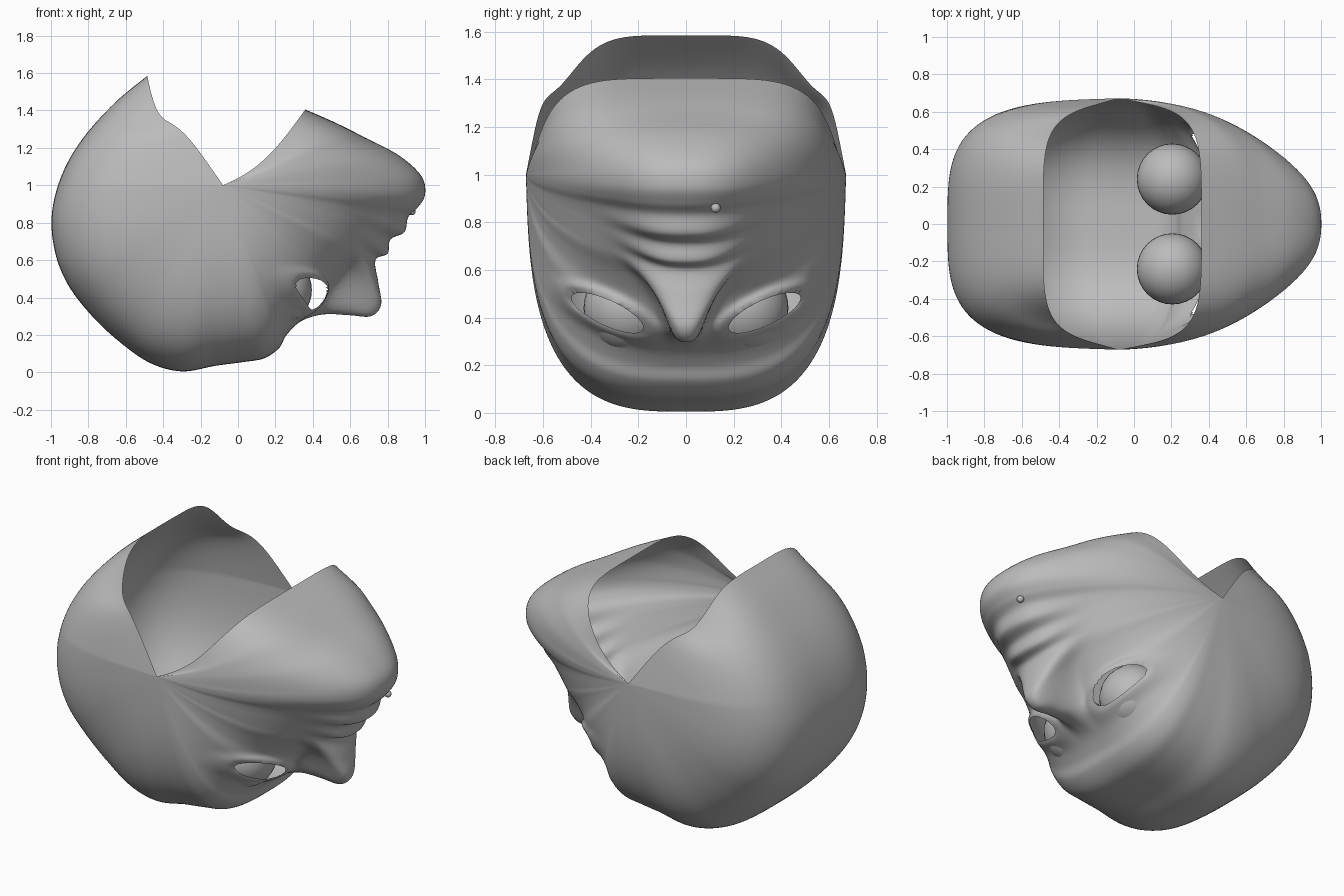
import bpy, bmesh, math
from mathutils import Vector

if "Cube" in bpy.data.objects:
    bpy.data.objects.remove(bpy.data.objects["Cube"])

grey = bpy.data.materials.new("clay grey")
grey.use_nodes = True
COLOUR = (0.5, 0.5, 0.5, 1)
grey.diffuse_color = COLOUR
grey.node_tree.nodes["Principled BSDF"].inputs["Base Color"].default_value = COLOUR

# Side profile of the upturned head: x, z, squareness of the cross-section
BASE = [(-.485, 1.585, 5), (-.66, 1.44, 4.4), (-.83, 1.25, 3.9), (-.94, 1.06, 3.6),
        (-.995, .85, 3.5), (-.98, .65, 3.5), (-.91, .47, 3.4), (-.78, .30, 3.2),
        (-.63, .16, 3.1), (-.47, .05, 3.1), (-.30, .005, 3.1), (-.12, .035, 3.1),
        (.03, .055, 3.1), (.14, .075, 3.1), (.22, .13, 3), (.26, .20, 2.9),
        (.33, .275, 2.7), (.41, .34, 2.5), (.47, .41, 2.4), (.53, .48, 2.2),
        (.60, .55, 2.1), (.67, .61, 2.05), (.71, .65, 2), (.74, .70, 2),
        (.77, .75, 2), (.80, .80, 2), (.84, .85, 2), (.88, .90, 2.05),
        (.90, .96, 2.1), (.89, 1.05, 2.2), (.82, 1.15, 2.5), (.67, 1.26, 3.1),
        (.52, 1.335, 4), (.36, 1.405, 4.8)]
# Midline features (nose, lips, chin): x, z, half width of the feature
FIRST = 15
FEATURE = [(.26, .20, .10), (.34, .275, .07), (.46, .31, .08), (.60, .305, .085),
           (.71, .30, .095), (.765, .36, .125), (.75, .48, .18), (.735, .60, .21),
           (.80, .635, .23), (.815, .71, .26), (.89, .75, .27), (.91, .83, .29),
           (.96, .88, .33), (1.0, .95, .36), (.98, 1.05, .36), (.86, 1.16, .36)]
DETAIL = [(x, z, .3) for x, z, n in BASE]
DETAIL[FIRST:FIRST + len(FEATURE)] = FEATURE

HINGE = Vector((-.08, 1.0))      # lowest point of the open rim, on both sides
HALF_WIDTH = .672
STEPS, ROWS = 7, 130
EYE, EYE_SIZE, EYE_TILT = (.33, .42), (.165, .052), math.radians(25)


def spline(points, t):
    """Smooth curve through the points, t counted in points."""
    i = min(int(t), len(points) - 2)
    f = t - i
    p = [Vector(points[max(0, min(len(points) - 1, i + k))]) for k in (-1, 0, 1, 2)]
    return .5 * (2 * p[1] + (p[2] - p[0]) * f + (2 * p[0] - 5 * p[1] + 4 * p[2] - p[3]) * f * f
                 + (3 * p[1] - p[0] - 3 * p[2] + p[3]) * f ** 3)


def eye_radius(y, z):
    """1 on the outline of the slanted eye opening."""
    a, b = abs(y) - EYE[0], z - EYE[1]
    c, s = math.cos(EYE_TILT), math.sin(EYE_TILT)
    return math.hypot((a * c + b * s) / EYE_SIZE[0], (b * c - a * s) / EYE_SIZE[1])


def skin_point(t, angle):
    base, detail = spline(BASE, t), spline(DETAIL, t)
    n = base.z
    co, si = math.cos(angle), math.sin(angle)
    r = (abs(co) ** n + abs(si) ** n) ** (1 / n)
    c = co / r
    p = HINGE + (base.xy - HINGE) * c
    # Sides draw in away from the hinge and towards the open neck
    y = HALF_WIDTH * si / r * (1 - .04 * c) * (1 - .22 * max(0, p.y - 1))
    p += (detail.xy - base.xy) * math.exp(-(abs(y) / detail.z) ** 3)
    # Rim sags between its corners and the hinge
    end = len(BASE) - 1
    p.y -= .11 * math.exp(-(t / 1.2) ** 2) * math.sin(math.pi * c ** 4)
    p.y -= .065 * math.exp(-((end - t) / 1.5) ** 2) * math.sin(math.pi * c)
    # Eyelid ridge around the eye opening, fading out towards the temple
    fade = max(0, min(1, (p.x - .1) / .15))
    p.x += .03 * fade * math.exp(-((eye_radius(y, p.y) - 1.2) / .45) ** 2)
    return Vector((p.x, y, p.y))


def finish(bm, name):
    mesh = bpy.data.meshes.new(name)
    bm.to_mesh(mesh)
    bm.free()
    mesh.materials.append(grey)
    obj = bpy.data.objects.new(name, mesh)
    bpy.context.collection.objects.link(obj)
    for poly in mesh.polygons:
        poly.use_smooth = True


# Hollow head skin
bm = bmesh.new()
columns = (len(BASE) - 1) * STEPS + 1
grid = [[bm.verts.new(skin_point(i / STEPS, math.pi * (j / ROWS - .5)))
         for j in range(ROWS + 1)] for i in range(columns)]
for i in range(columns - 1):
    for j in range(ROWS):
        bm.faces.new((grid[i][j], grid[i][j + 1], grid[i + 1][j + 1], grid[i + 1][j]))
bmesh.ops.remove_doubles(bm, verts=bm.verts, dist=.0004)

# Eye openings: remove the inside, then pull the cut edge on to a clean outline
inside = [face for face in bm.faces
          if any(v.co.x > .1 and eye_radius(v.co.y, v.co.z) < 1 for v in face.verts)]
bmesh.ops.delete(bm, geom=inside, context='FACES')
for v in bm.verts:
    f = eye_radius(v.co.y, v.co.z)
    if v.is_boundary and v.co.x > .1 and f < 2:
        side = math.copysign(1, v.co.y)
        v.co.y = side * (EYE[0] + (abs(v.co.y) - EYE[0]) / f)
        v.co.z = EYE[1] + (v.co.z - EYE[1]) / f
bm.normal_update()
# Back of the head must face -x
back = min(bm.faces, key=lambda f: f.calc_center_median().x)
if back.normal.x > 0:
    bmesh.ops.reverse_faces(bm, faces=bm.faces)
finish(bm, "head_skin")


def ball(name, centre, radius):
    b = bmesh.new()
    bmesh.ops.create_uvsphere(b, u_segments=32, v_segments=20, radius=radius)
    bmesh.ops.translate(b, verts=b.verts, vec=centre)
    finish(b, name)


# Eyeballs and the small stud under the lip
ball("left_eyeball", (.205, .24, .44), .19)
ball("right_eyeball", (.205, -.24, .44), .19)
ball("chin_stud", (.93, .125, .86), .02)
